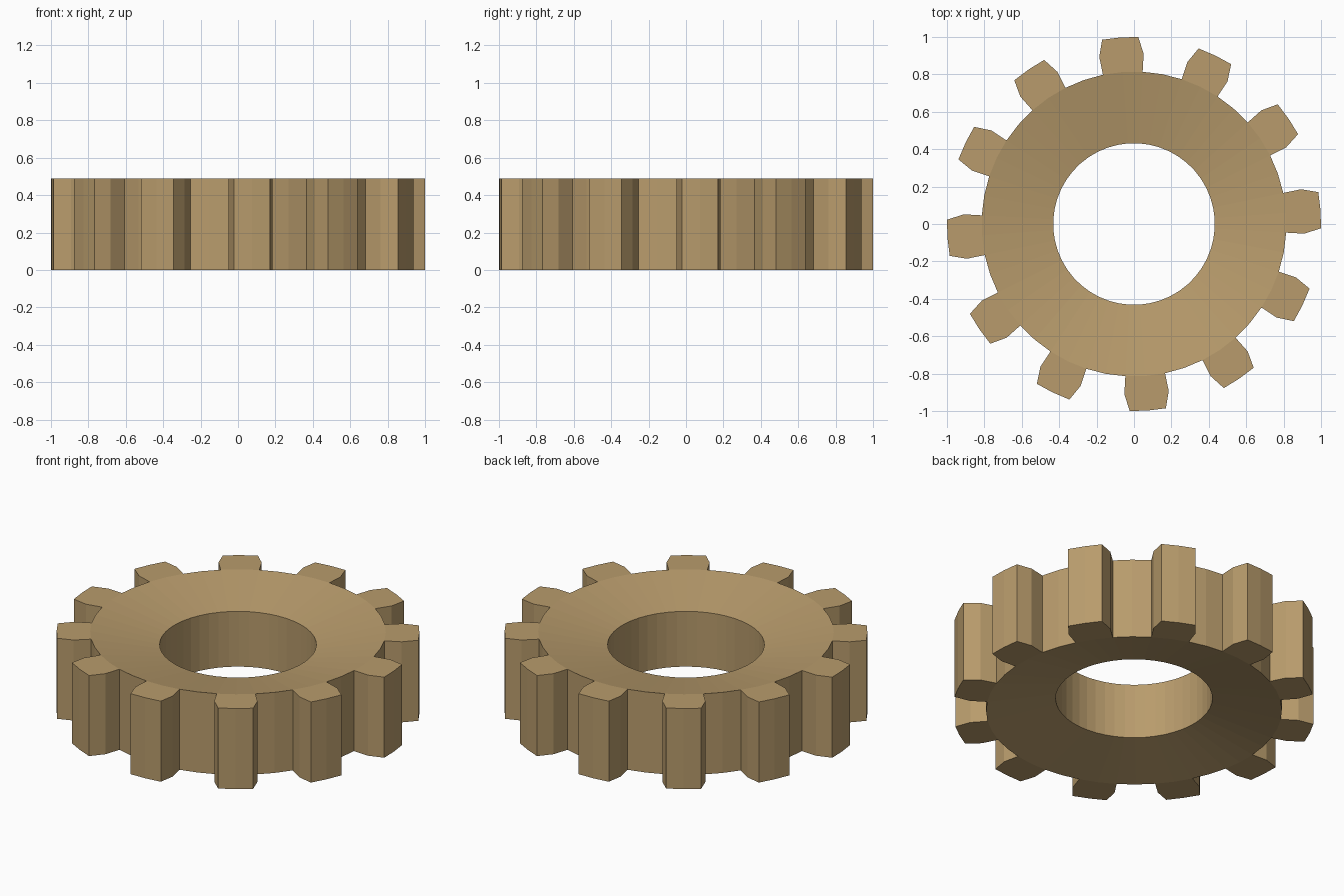
import bpy, bmesh
from math import sin, cos, radians

if "Cube" in bpy.data.objects:
    bpy.data.objects.remove(bpy.data.objects["Cube"])

TEETH = 12
H = 0.49            # full height at the rim
DISH = 0.077        # how far both faces sink towards the hole
R_HOLE, R_ROOT, R_MID, R_TIP = 0.432, 0.815, 0.912, 1.0
OFFSET = 4.25       # angle of the first tooth's centre line
STEP = 360 / (TEETH * 4)
TIP_HALF = 5.55     # half angle of the tooth tip

bm = bmesh.new()


def pair(r, deg, inset=0.0):
    """Bottom and top vertex at a polar position."""
    a = radians(deg)
    x, y = r * cos(a), r * sin(a)
    return bm.verts.new((x, y, inset)), bm.verts.new((x, y, H - inset))


def wall(p, q):
    bm.faces.new((p[0], q[0], q[1], p[1]))


def caps(*pairs):
    bm.faces.new([p[1] for p in pairs])
    bm.faces.new([p[0] for p in reversed(pairs)])


# Dished ring with a hole
n = TEETH * 4
angles = [OFFSET + (k - 1) * STEP for k in range(n)]
hole = [pair(R_HOLE, a, DISH) for a in angles]
root = [pair(R_ROOT, a) for a in angles]
for k in range(n):
    j = (k + 1) % n
    caps(hole[k], root[k], root[j], hole[j])
    wall(hole[j], hole[k])
    if k % 4 >= 2:                       # gaps between teeth
        wall(root[k], root[j])

# Teeth: straight flanks, then tapered to an arched tip
for k in range(0, n, 4):
    c = angles[k + 1]
    r0, r1, r2 = root[k:k + 3]
    m0, m1, m2 = [pair(R_MID, c + d) for d in (-STEP, 0, STEP)]
    t0, t1, t2 = [pair(R_TIP, c + d) for d in (-TIP_HALF, 0, TIP_HALF)]
    caps(r0, m0, m1, r1)
    caps(r1, m1, m2, r2)
    caps(m0, t0, t1, m1)
    caps(m1, t1, t2, m2)
    outline = [r0, m0, t0, t1, t2, m2, r2]
    for p, q in zip(outline, outline[1:]):
        wall(p, q)

bmesh.ops.recalc_face_normals(bm, faces=bm.faces)
mesh = bpy.data.meshes.new("gear_wheel")
bm.to_mesh(mesh)
bm.free()
gear = bpy.data.objects.new("gear_wheel", mesh)
bpy.context.collection.objects.link(gear)

# Tan colour
mat = bpy.data.materials.new("tan")
mat.diffuse_color = (0.48, 0.33, 0.15, 1)
mat.use_nodes = True
mat.node_tree.nodes["Principled BSDF"].inputs["Base Color"].default_value = mat.diffuse_color
mesh.materials.append(mat)
